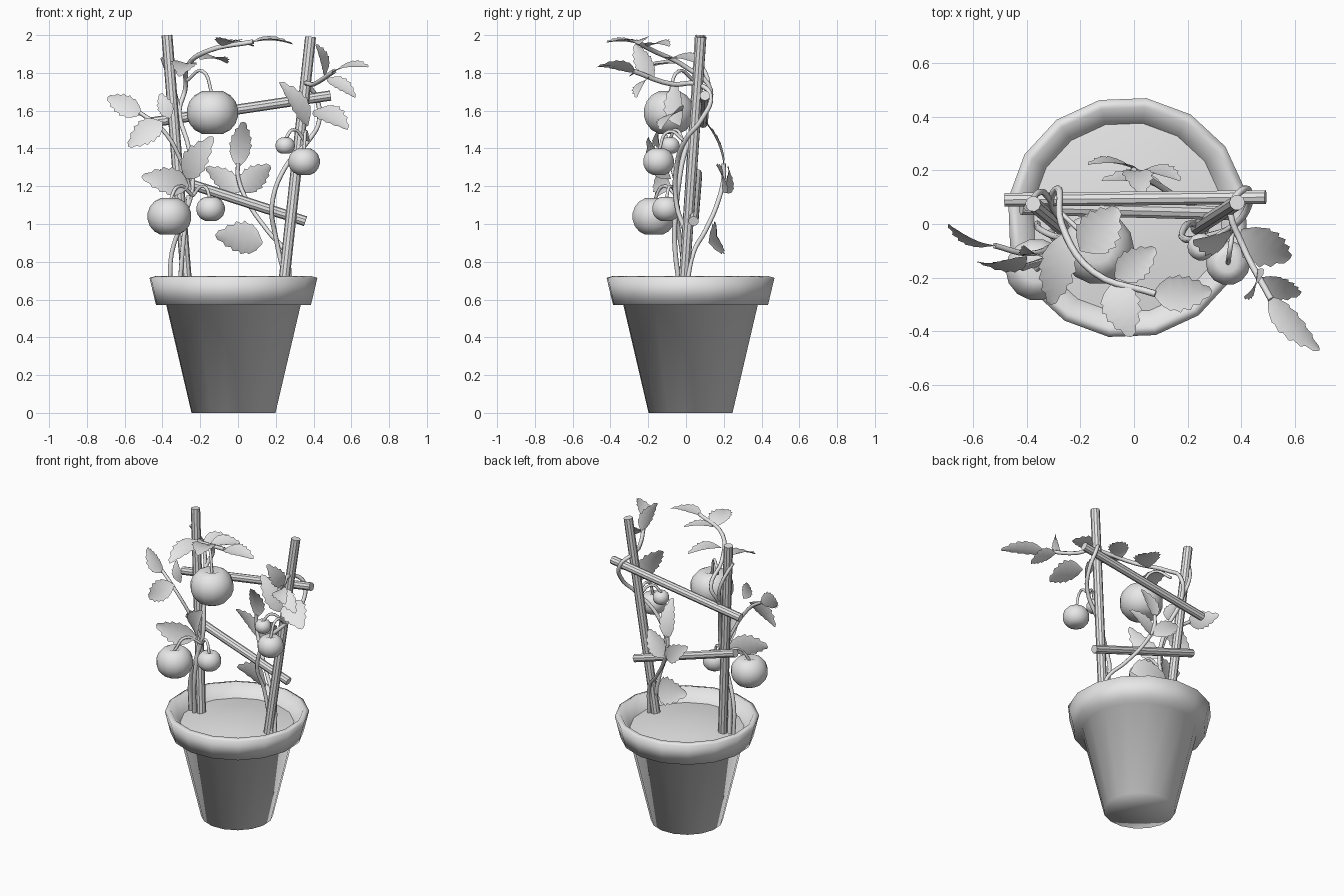
import bpy
import math
from mathutils import Vector

old = bpy.data.objects.get("Cube")
if old:
    bpy.data.objects.remove(old, do_unlink=True)

# One plain colour for the whole model
clay = bpy.data.materials.new("light_grey")
clay.use_nodes = True
GREY = (0.8, 0.8, 0.8, 1)
clay.diffuse_color = GREY
clay.node_tree.nodes["Principled BSDF"].inputs["Base Color"].default_value = GREY


def add_mesh(name, verts, faces, smooth=True):
    mesh = bpy.data.meshes.new(name)
    mesh.from_pydata(verts, [], faces)
    mesh.update()
    for polygon in mesh.polygons:
        polygon.use_smooth = smooth
    mesh.materials.append(clay)
    obj = bpy.data.objects.new(name, mesh)
    bpy.context.collection.objects.link(obj)
    return obj


def lathe(name, profile, sides, centre, turn=0.0):
    """Revolve (radius, height) points; zero radius closes to a single point."""
    verts, faces, rings = [], [], []
    for radius, height in profile:
        start = len(verts)
        count = 1 if radius == 0 else sides
        for i in range(count):
            angle = turn + math.tau * i / sides
            verts.append((radius * math.cos(angle), radius * math.sin(angle), height))
        rings.append([start + i % count for i in range(sides)])
    for low, high in zip(rings, rings[1:]):
        for i in range(sides):
            j = (i + 1) % sides
            corners = [low[i], low[j], high[j], high[i]]
            faces.append(list(dict.fromkeys(corners)))
    obj = add_mesh(name, verts, faces)
    obj.location = centre
    return obj


def rod(name, start, end, radius):
    start, end = Vector(start), Vector(end)
    axis = end - start
    bpy.ops.mesh.primitive_cylinder_add(vertices=10, radius=radius, depth=axis.length,
                                        location=(start + end) / 2)
    obj = bpy.context.object
    obj.name = name
    obj.rotation_euler = axis.to_track_quat("Z", "Y").to_euler()
    obj.data.materials.append(clay)
    bpy.ops.object.shade_smooth_by_angle()
    return obj


def tube(name, points, radius):
    curve = bpy.data.curves.new(name, "CURVE")
    curve.dimensions = "3D"
    curve.bevel_depth = radius
    curve.bevel_resolution = 1
    curve.resolution_u = 5
    curve.use_fill_caps = True
    spline = curve.splines.new("BEZIER")
    spline.bezier_points.add(len(points) - 1)
    for knot, point in zip(spline.bezier_points, points):
        knot.co = point
        knot.handle_left_type = knot.handle_right_type = "AUTO"
    curve.materials.append(clay)
    obj = bpy.data.objects.new(name, curve)
    bpy.context.collection.objects.link(obj)
    bpy.ops.object.select_all(action="DESELECT")
    obj.select_set(True)
    bpy.context.view_layer.objects.active = obj
    bpy.ops.object.convert(target="MESH")
    return obj


def leaf(name, base, tip, width, facing):
    """Toothed leaf blade, folded along the midrib and bowed lengthwise."""
    base, tip = Vector(base), Vector(tip)
    axis = tip - base
    side = axis.cross(Vector(facing)).normalized()
    normal = side.cross(axis).normalized()
    rows = 12
    verts, faces = [], []
    for i in range(rows + 1):
        t = i / rows
        half = width * 0.55 * math.sin(math.pi * t ** 0.75) ** 0.8 if 0 < i < rows else 0.004
        half *= 1.0 if i % 2 else 0.84
        lean = 0.04 if i % 2 and i < rows else 0.0
        mid = base + axis * t + normal * axis.length * 0.3 * t * (1 - t)
        edge = axis * lean + normal * half * 0.25
        verts += [mid - side * half + edge, mid, mid + side * half + edge]
    for i in range(rows):
        for k in (0, 1):
            a = 3 * i + k
            faces.append((a, a + 1, a + 4, a + 3))
    return add_mesh(name, verts, faces)


def fruit(name, centre, radius, stem_start):
    """Squat round fruit with a dimpled top, hung from an arched stalk."""
    steps = 9
    profile = [(0, -0.8 * radius)]
    for i in range(1, steps):
        angle = math.pi * (i / steps - 0.5)
        profile.append((radius * math.cos(angle) ** 0.85, radius * 0.88 * math.sin(angle)))
    profile.append((0, radius * 0.66))
    lathe(name, profile, 14, centre)
    top = Vector(centre) + Vector((0, 0, radius * 0.66))
    start = Vector(stem_start)
    bend = start.lerp(top, 0.6)
    bend.z = max(start.z, top.z) + 0.05
    tube(name + "_stalk", [start, bend, top], 0.009)


# Pot with overhanging rim, and the soil inside
POT = (-0.024, 0.024, 0)
TURN = math.radians(13.5)
lathe("pot", [(0, 0), (0.225, 0), (0.36, 0.57), (0.415, 0.57), (0.45, 0.715),
              (0.415, 0.725), (0.355, 0.64)], 16, POT, TURN)
lathe("soil", [(0.36, 0.64), (0.2, 0.665), (0, 0.675)], 16, POT, TURN)

# Stakes and cross bars
rod("right_stake", (-0.267, -0.015, 0.62), (-0.376, 0.075, 1.999), 0.029)
rod("left_stake", (0.235, -0.015, 0.62), (0.384, 0.08, 1.99), 0.029)
rod("upper_bar", (-0.48, 0.09, 1.535), (0.49, 0.1, 1.68), 0.027)
rod("lower_bar", (-0.42, 0.06, 1.265), (0.357, 0.04, 1.015), 0.027)

# Main vines and their branches
tube("right_vine", [(-0.36, 0, 0.64), (-0.35, -0.02, 0.85), (-0.28, -0.05, 1.05),
                    (-0.24, -0.04, 1.2), (-0.26, 0, 1.4), (-0.31, 0.09, 1.6),
                    (-0.28, 0.13, 1.71), (-0.27, 0, 1.83), (-0.15, -0.18, 1.92),
                    (0.08, -0.26, 1.965)], 0.013)
tube("right_vine_shoot", [(-0.31, 0.09, 1.6), (-0.35, 0.12, 1.74), (-0.4, 0.06, 1.88)], 0.012)
tube("right_second_stem", [(-0.31, -0.03, 0.64), (-0.29, -0.06, 0.9), (-0.26, -0.05, 1.15)], 0.013)
tube("right_branch", [(-0.25, -0.04, 1.17), (-0.3, -0.08, 1.33), (-0.4, -0.11, 1.5),
                      (-0.52, -0.08, 1.59)], 0.011)
tube("left_vine", [(0.27, -0.02, 0.64), (0.2, 0, 0.93), (0.18, -0.05, 1.1),
                   (0.25, -0.05, 1.3), (0.38, 0, 1.45), (0.43, 0.08, 1.55),
                   (0.41, 0.13, 1.68), (0.36, 0.06, 1.74), (0.4, -0.07, 1.74),
                   (0.51, -0.28, 1.81)], 0.013)
tube("back_vine", [(0.28, 0, 0.64), (0.25, 0.04, 0.85), (0.16, 0.1, 0.96),
                   (0.05, 0.17, 1.12), (0, 0.2, 1.25), (0, 0.2, 1.32)], 0.012)

# Fruit
fruit("top_fruit", (-0.135, -0.09, 1.59), 0.137, (-0.27, 0.04, 1.76))
fruit("right_large_fruit", (-0.363, -0.17, 1.04), 0.117, (-0.24, -0.05, 1.15))
fruit("right_small_fruit", (-0.145, -0.105, 1.08), 0.076, (-0.24, -0.05, 1.15))
fruit("left_large_fruit", (0.35, -0.145, 1.33), 0.084, (0.37, -0.01, 1.44))
fruit("left_small_fruit", (0.25, -0.085, 1.415), 0.052, (0.36, -0.01, 1.43))

# Leaves by group: facing direction, then base, tip and width of each
groups = {
    "right_leaf": ((-0.2, -1, 0.2), [
        ((-0.51, -0.08, 1.58), (-0.69, 0, 1.67), 0.11),
        ((-0.4, -0.12, 1.54), (-0.58, -0.14, 1.41), 0.13),
        ((-0.36, -0.11, 1.56), (-0.41, -0.08, 1.69), 0.08),
        ((-0.26, -0.08, 1.2), (-0.51, -0.16, 1.25), 0.14),
        ((-0.28, -0.08, 1.24), (-0.13, -0.2, 1.46), 0.14)]),
    "top_leaf": ((0.1, -0.1, 1), [
        ((-0.27, -0.04, 1.85), (-0.31, -0.3, 1.78), 0.13),
        ((-0.2, -0.1, 1.87), (-0.06, 0.06, 1.85), 0.16),
        ((-0.07, -0.2, 1.94), (0.08, -0.09, 1.94), 0.12),
        ((-0.08, -0.22, 1.94), (-0.01, -0.42, 1.96), 0.14),
        ((0.07, -0.26, 1.96), (0.29, -0.25, 1.95), 0.13)]),
    "left_leaf": ((0.2, -0.6, 0.7), [
        ((0.5, -0.27, 1.8), (0.69, -0.47, 1.83), 0.1),
        ((0.47, -0.2, 1.77), (0.62, -0.26, 1.67), 0.1),
        ((0.46, -0.17, 1.78), (0.41, -0.27, 1.95), 0.1),
        ((0.4, -0.02, 1.6), (0.58, -0.13, 1.5), 0.16),
        ((0.37, -0.03, 1.52), (0.22, -0.06, 1.75), 0.13)]),
    "back_leaf": ((0, 1, 0.3), [
        ((0, 0.2, 1.3), (0.03, 0.1, 1.54), 0.11),
        ((0.01, 0.2, 1.17), (-0.17, 0.22, 1.3), 0.11),
        ((0.01, 0.19, 1.17), (0.17, 0.16, 1.31), 0.13),
        ((0.13, 0.12, 0.9), (-0.12, 0.16, 0.94), 0.17)]),
}
for group, (facing, blades) in groups.items():
    for number, (base, tip, width) in enumerate(blades):
        leaf(f"{group}_{number + 1}", base, tip, width, facing)
